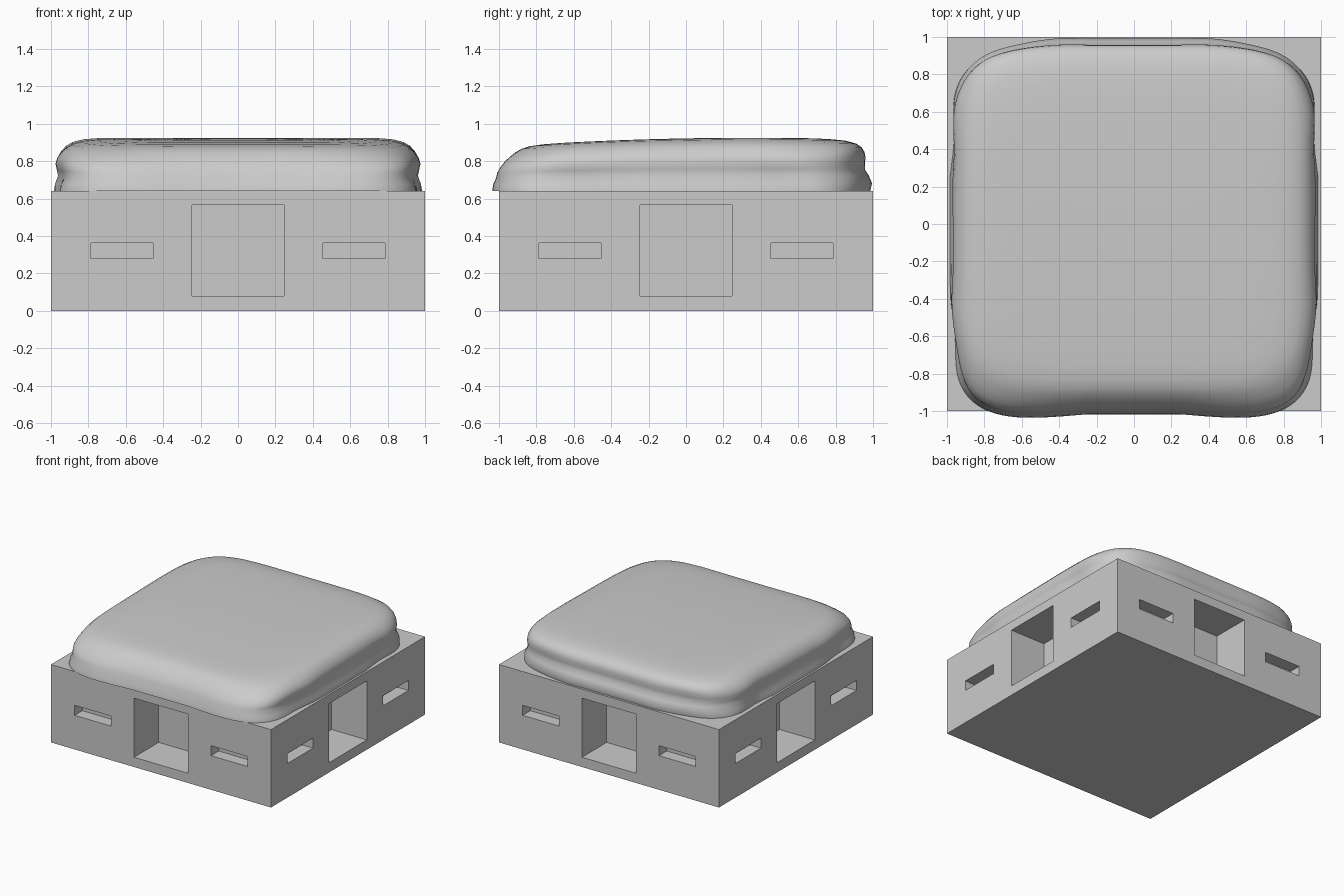
import bpy, bmesh, math
from mathutils import Matrix, Vector

if "Cube" in bpy.data.objects:
    bpy.data.objects.remove(bpy.data.objects["Cube"])

stone = bpy.data.materials.new("plain_grey")
stone.diffuse_color = (0.6, 0.6, 0.6, 1)
stone.use_nodes = True
stone.node_tree.nodes["Principled BSDF"].inputs["Base Color"].default_value = stone.diffuse_color


def make_object(name, bm):
    bmesh.ops.recalc_face_normals(bm, faces=bm.faces)
    me = bpy.data.meshes.new(name)
    bm.to_mesh(me)
    bm.free()
    me.materials.append(stone)
    ob = bpy.data.objects.new(name, me)
    bpy.context.collection.objects.link(ob)
    return ob


def add_box(bm, lo, hi, turn=0.0):
    lo, hi = Vector(lo), Vector(hi)
    m = (Matrix.Rotation(turn, 4, 'Z') @ Matrix.Translation((lo + hi) / 2)
         @ Matrix.Diagonal((*(hi - lo), 1)))
    bmesh.ops.create_cube(bm, size=1, matrix=m)


# square base block
bm = bmesh.new()
add_box(bm, (-1, -1, 0), (1, 1, 0.64))
base = make_object("base_block", bm)

# doorway and slot recesses on all four sides
bm = bmesh.new()
for k in range(4):
    a = k * math.pi / 2
    add_box(bm, (-0.245, -1.1, 0.08), (0.245, -0.68, 0.565), a)
    for x0 in (-0.785, 0.455):
        add_box(bm, (x0, -1.1, 0.28), (x0 + 0.33, -0.9, 0.362), a)
cutter = make_object("recess_cutter", bm)
cutter.hide_render = True
mod = base.modifiers.new("recesses", 'BOOLEAN')
mod.operation = 'DIFFERENCE'
mod.solver = 'EXACT'
mod.object = cutter
bpy.context.view_layer.objects.active = base
bpy.ops.object.modifier_apply(modifier=mod.name)
bpy.data.objects.remove(cutter, do_unlink=True)

# soft mound: rings of (height fraction, half width, front reach, back reach, ripple)
LEVELS = [
    (0.00, 0.975, 0.995, 0.975, 1.0), (0.15, 0.970, 0.990, 0.985, 1.0),
    (0.30, 0.955, 0.975, 0.970, 0.8), (0.42, 0.962, 0.968, 0.950, 0.7),
    (0.54, 0.970, 0.955, 0.952, 0.6), (0.66, 0.962, 0.938, 0.955, 0.5),
    (0.76, 0.945, 0.920, 0.952, 0.3), (0.85, 0.920, 0.900, 0.938, 0.1),
    (0.92, 0.885, 0.872, 0.908, 0), (0.97, 0.830, 0.825, 0.850, 0),
    (0.993, 0.750, 0.750, 0.760, 0), (1.0, 0.640, 0.640, 0.650, 0),
    (1.0, 0.420, 0.420, 0.420, 0), (1.0, 0.200, 0.200, 0.200, 0),
]
N = 128


def top_height(y):
    return 0.925 - 0.0265 * (y - 0.35) ** 2


def signed_pow(v, p):
    return math.copysign(abs(v) ** p, v)


bm = bmesh.new()
rings = []
for f, w, front, back, ripple in LEVELS:
    ring = []
    for i in range(N):
        t = 2 * math.pi * (i + 0.5) / N
        p = 2 / 5.5
        u, v = signed_pow(math.cos(t), p), signed_pow(math.sin(t), p)
        y = v * (back if v > 0 else front)
        x = u * w
        # wavy sides, and a front that bows out to a shallow point
        x += u * 0.011 * ripple * math.cos(4 * math.pi * (y - 0.2) + 2 * f)
        if v > 0:
            y -= v * 0.011 * ripple * math.cos(9 * x)
        else:
            y -= v * -0.09 * abs(x) * min(1, ripple + 0.3)
        ring.append(bm.verts.new((x, y, 0.64 + f * (top_height(y) - 0.64))))
    rings.append(ring)
for a, b in zip(rings, rings[1:]):
    for i in range(N):
        j = (i + 1) % N
        bm.faces.new((a[i], a[j], b[j], b[i]))
centre = bm.verts.new((0, 0, top_height(0)))
for i in range(N):
    bm.faces.new((rings[-1][i], rings[-1][(i + 1) % N], centre))
bm.faces.new(rings[0][::-1])
mound = make_object("soft_mound", bm)
bpy.ops.object.select_all(action='DESELECT')
mound.select_set(True)
bpy.context.view_layer.objects.active = mound
bpy.ops.object.shade_smooth_by_angle(angle=math.radians(50))
